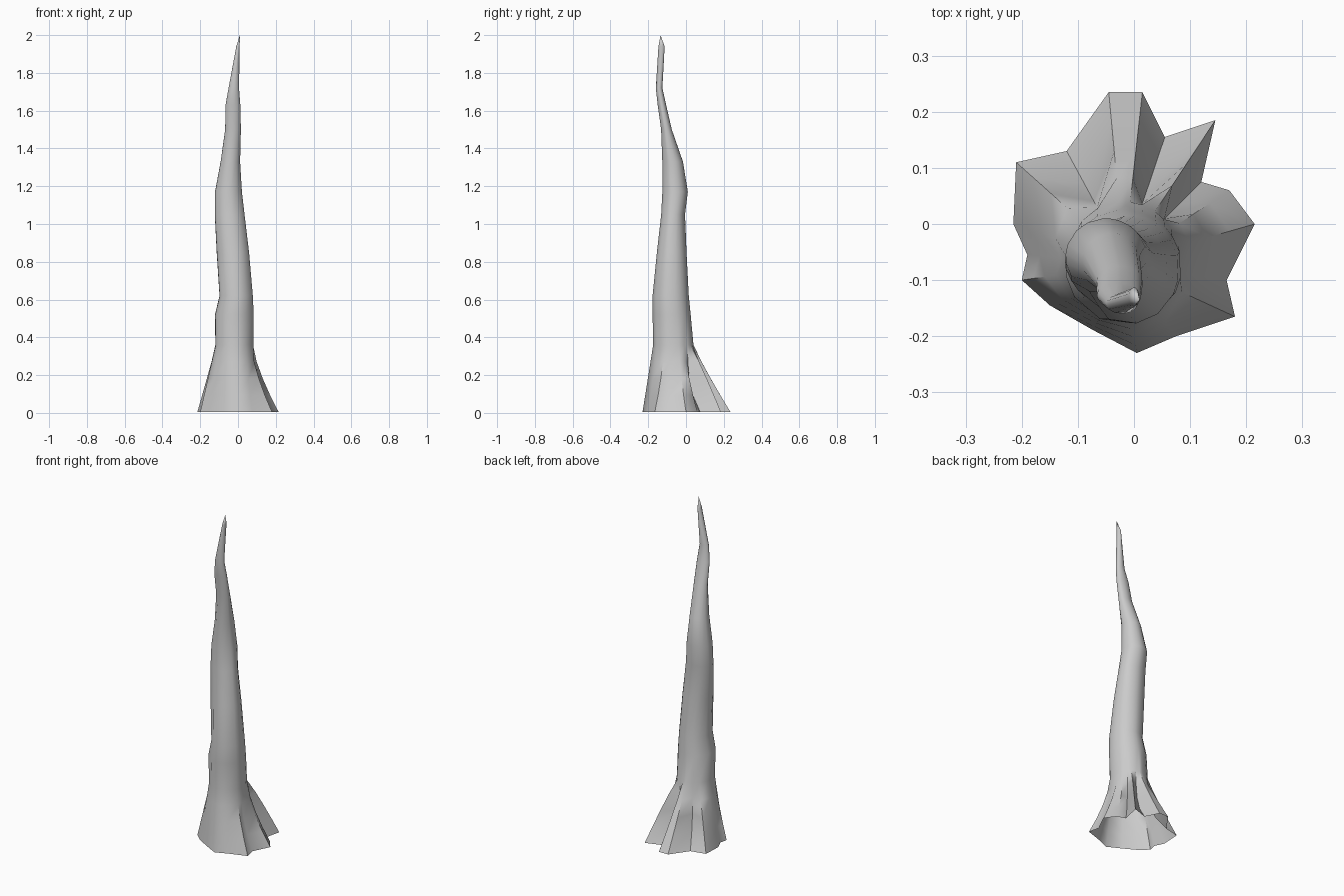
import bpy
import bmesh
import math
from mathutils import Vector

cube = bpy.data.objects.get("Cube")
if cube:
    bpy.data.objects.remove(cube)

stone = bpy.data.materials.new("pale_grey")
stone.use_nodes = True
stone.diffuse_color = (0.6, 0.6, 0.6, 1)
stone.node_tree.nodes["Principled BSDF"].inputs["Base Color"].default_value = (0.6, 0.6, 0.6, 1)

# Ground outline: x, y and how the flare falls off (below 1 is a bulging root, above 1 a valley)
OUTLINE = [
    (0.215, 0, 1.4), (0.17, 0.06, 1.4), (0.12, 0.075, 3), (0.145, 0.185, 0.9),
    (0.055, 0.155, 3), (0.015, 0.235, 1.1), (-0.045, 0.235, 1.1), (-0.12, 0.13, 3),
    (-0.21, 0.11, 1.1), (-0.215, 0, 1), (-0.19, -0.055, 1.3), (-0.2, -0.1, 1),
    (-0.15, -0.145, 1), (-0.075, -0.188, 1), (0.005, -0.23, 1), (0.075, -0.2, 1.2),
    (0.18, -0.165, 1.5), (0.165, -0.1, 2),
]

# Trunk sections: height, left and right limits, front and back limits
SECTIONS = [
    (0.36, -0.12, 0.083, -0.175, 0.04),
    (0.52, -0.122, 0.085, -0.178, 0.025),
    (0.62, -0.098, 0.08, -0.178, 0.015),
    (0.85, -0.113, 0.06, -0.155, 0.003),
    (1.05, -0.123, 0.036, -0.132, -0.005),
    (1.17, -0.122, 0.022, -0.126, 0.01),
    (1.33, -0.092, 0.012, -0.126, -0.016),
    (1.5, -0.068, 0.016, -0.132, -0.075),
    (1.63, -0.066, 0.013, -0.15, -0.105),
    (1.72, -0.05, 0.006, -0.16, -0.125),
    (1.94, -0.009, 0.009, -0.146, -0.113),
]
CENTRE = Vector((-0.02, -0.065))


def section_ring(section):
    """Oval ring whose points line up with the ground outline."""
    z, x0, x1, y0, y1 = section
    ring = []
    for x, y, fall in OUTLINE:
        a = math.atan2(y - CENTRE.y, x - CENTRE.x)
        ring.append(Vector(((x0 + x1) / 2 + (x1 - x0) / 2 * math.cos(a),
                            (y0 + y1) / 2 + (y1 - y0) / 2 * math.sin(a), z)))
    return ring


def root_ring(t, collar):
    """Ring between the ground (t = 0) and the collar (t = 1)."""
    ring = []
    for (x, y, fall), top in zip(OUTLINE, collar):
        flare = (1 - t) ** fall
        foot = Vector((x, y))
        spot = top.xy.lerp(foot, flare)
        ring.append(Vector((spot.x, spot.y, 0.005 + (top.z - 0.005) * t)))
    return ring


# Loft the roots and trunk into one open-bottomed shell
trunk_rings = [section_ring(s) for s in SECTIONS]
rings = [root_ring(t, trunk_rings[0]) for t in (0, 0.25, 0.5, 0.75)] + trunk_rings
bm = bmesh.new()
loops = [[bm.verts.new(p) for p in ring] for ring in rings]
count = len(OUTLINE)
for low, high in zip(loops, loops[1:]):
    for i in range(count):
        j = (i + 1) % count
        bm.faces.new((low[i], low[j], high[j], high[i]))

# Leaning pointed tip
tip = bm.verts.new((0.01, -0.135, 2))
for i in range(count):
    bm.faces.new((loops[-1][i], loops[-1][(i + 1) % count], tip))
bmesh.ops.recalc_face_normals(bm, faces=bm.faces)

mesh = bpy.data.meshes.new("stalagmite_spire")
bm.to_mesh(mesh)
bm.free()
mesh.materials.append(stone)
spire = bpy.data.objects.new("stalagmite_spire", mesh)
bpy.context.collection.objects.link(spire)
bpy.context.view_layer.objects.active = spire
spire.select_set(True)
bpy.ops.object.shade_smooth_by_angle(angle=math.radians(50))
